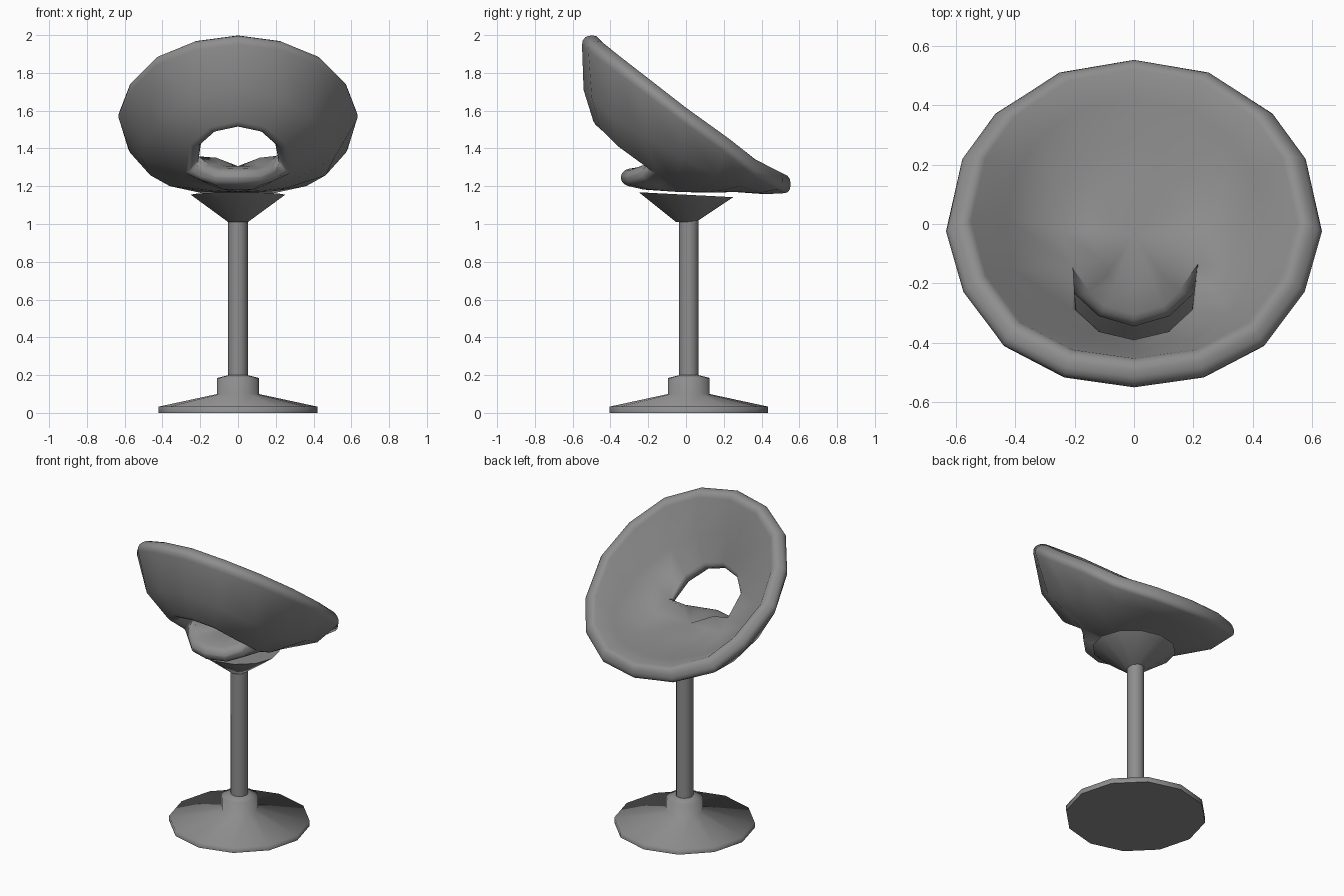
import bpy, bmesh, math
from mathutils import Vector

cube = bpy.data.objects.get("Cube")
if cube:
    bpy.data.objects.remove(cube, do_unlink=True)

grey = bpy.data.materials.new("mid_grey")
grey.use_nodes = True
colour = (0.27, 0.27, 0.27, 1)
grey.diffuse_color = colour
grey.node_tree.nodes["Principled BSDF"].inputs["Base Color"].default_value = colour


def finish(name, bm):
    bmesh.ops.recalc_face_normals(bm, faces=bm.faces)
    mesh = bpy.data.meshes.new(name)
    bm.to_mesh(mesh)
    bm.free()
    mesh.materials.append(grey)
    obj = bpy.data.objects.new(name, mesh)
    bpy.context.collection.objects.link(obj)
    return obj


def smooth(obj, degrees):
    bpy.ops.object.select_all(action='DESELECT')
    obj.select_set(True)
    bpy.context.view_layer.objects.active = obj
    bpy.ops.object.shade_smooth_by_angle(angle=math.radians(degrees))


def bridge(bm, a, b):
    """Join two closed loops, skipping shared vertices."""
    for i in range(len(a)):
        j = (i + 1) % len(a)
        corners = list(dict.fromkeys((a[i], a[j], b[j], b[i])))
        if len(corners) > 2:
            bm.faces.new(corners)


def lathe(name, profile, sides=12, y=0.015, tilt=0.0):
    """Turn (radius, height) pairs; tilt slopes the last ring."""
    bm = bmesh.new()
    rings = []
    for k, (r, z) in enumerate(profile):
        slope = tilt if k == len(profile) - 1 else 0
        ring = []
        for i in range(sides):
            a = math.tau * i / sides
            ring.append(bm.verts.new((r * math.cos(a), y + r * math.sin(a),
                                      z + slope * math.sin(a))))
        rings.append(ring)
    for a, b in zip(rings, rings[1:]):
        bridge(bm, a, b)
    bm.faces.new(rings[0])
    bm.faces.new(rings[-1])
    obj = finish(name, bm)
    smooth(obj, 85)
    return obj


# Pedestal
lathe("foot", [(0.42, 0), (0.42, 0.033), (0.11, 0.1), (0.11, 0.185), (0.05, 0.2)])
lathe("pole", [(0.052, 0.19), (0.052, 1.02)])
lathe("seat_mount", [(0.052, 1.01), (0.25, 1.155)], y=0, tilt=-0.013)

# Half loops of the seat shell, from back centre round to front centre
rim = [(0, -.505, 1.997), (.225, -.475, 1.967), (.42, -.375, 1.887), (.55, -.205, 1.757),
       (.61, -.01, 1.605), (.56, .225, 1.435), (.455, .375, 1.31), (.25, .51, 1.235),
       (0, .553, 1.212)]
bowl = [(0, -.485, 1.72), (.205, -.445, 1.68), (.355, -.35, 1.59), (.45, -.185, 1.485),
        (.47, 0, 1.39), (.43, .17, 1.305), (.34, .29, 1.255), (.19, .39, 1.222),
        (0, .42, 1.215)]
opening = [(0, -.43, 1.52), (.12, -.40, 1.495), (.205, -.32, 1.42), (.228, -.18, 1.32),
           (.26, -.04, 1.27), (.25, .08, 1.24), (.2, .18, 1.225), (.1, .25, 1.22),
           (0, .27, 1.22)]
pan_back = [(0, -.345, 1.248), (.12, -.31, 1.25), (.195, -.24, 1.275)]


def mirrored(bm, half):
    """Make a closed loop from a half loop."""
    points = half + [(-x, y, z) for x, y, z in reversed(half[1:-1])]
    return [bm.verts.new(p) for p in points]


# Seat: bowl with a back opening, closed below by a dished pan
bm = bmesh.new()
rim_loop, bowl_loop, open_loop = (mirrored(bm, h) for h in (rim, bowl, opening))
bridge(bm, rim_loop, bowl_loop)
bridge(bm, bowl_loop, open_loop)

pan_loop = list(open_loop)
for i, p in enumerate(pan_back):
    pan_loop[i] = bm.verts.new(p)
    if i:
        pan_loop[-i] = bm.verts.new((-p[0], p[1], p[2]))
centre = Vector((0, -.04, 1.238))
inner_loop = [bm.verts.new(centre.lerp(v.co, 0.6)) for v in pan_loop]
bridge(bm, pan_loop, inner_loop)
hub = bm.verts.new(centre)
bridge(bm, inner_loop, [hub] * len(inner_loop))

# Padding is thickest in the pan and thin along its back edge
bm.verts.index_update()
padding = [(rim_loop, 0.72), (bowl_loop, 0.88), (open_loop, 0.77),
           ([v for v in pan_loop if v not in open_loop], 0.58),
           (inner_loop, 0.95), ([hub], 1.0)]
padding = [([v.index for v in loop], weight) for loop, weight in padding]
seat = finish("seat_shell", bm)
group = seat.vertex_groups.new(name="padding")
for indices, weight in padding:
    group.add(indices, weight, 'REPLACE')

solid = seat.modifiers.new("thickness", 'SOLIDIFY')
solid.thickness = 0.13
solid.offset = 0
solid.use_even_offset = True
solid.vertex_group = group.name
bevel = seat.modifiers.new("rounded_edges", 'BEVEL')
bevel.width = 0.036
bevel.segments = 3
bevel.limit_method = 'ANGLE'
bevel.angle_limit = math.radians(60)
smooth(seat, 85)
